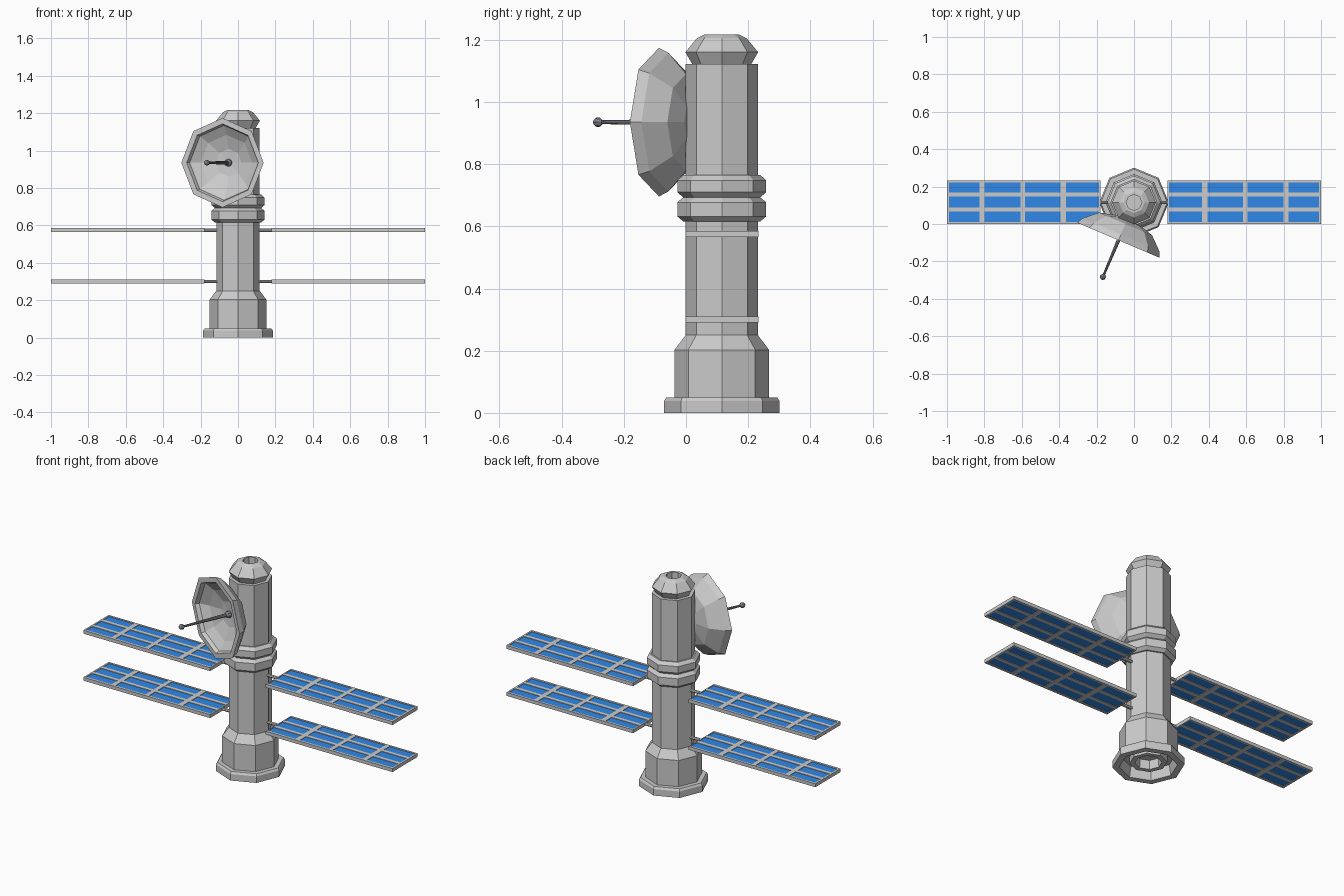
import bpy, bmesh, math
from mathutils import Vector, Matrix

if "Cube" in bpy.data.objects:
    bpy.data.objects.remove(bpy.data.objects["Cube"])

YC = 0.115  # body axis


def material(name, col):
    m = bpy.data.materials.new(name)
    m.diffuse_color = (*col, 1)
    m.use_nodes = True
    m.node_tree.nodes["Principled BSDF"].inputs["Base Color"].default_value = m.diffuse_color
    return m


BLUE = material("solar_blue", (0.03, 0.25, 0.8))
DARK = material("dark_metal", (0.22, 0.22, 0.26))


def finish(bm, name, mat=None):
    bmesh.ops.remove_doubles(bm, verts=bm.verts, dist=1e-5)
    bmesh.ops.recalc_face_normals(bm, faces=bm.faces)
    me = bpy.data.meshes.new(name)
    bm.to_mesh(me)
    bm.free()
    ob = bpy.data.objects.new(name, me)
    bpy.context.collection.objects.link(ob)
    if mat:
        me.materials.append(mat)
    return ob


def lathe(name, profile, matrix, mat=None, n=8):
    """Revolve (radius, height) points in n flat sides."""
    bm = bmesh.new()
    rings = []
    for r, z in profile:
        if r == 0:
            rings.append([bm.verts.new(matrix @ Vector((0, 0, z)))] * n)
        else:
            rings.append([bm.verts.new(matrix @ Vector((
                r * math.cos(math.tau * i / n), r * math.sin(math.tau * i / n), z)))
                for i in range(n)])
    for a, b in zip(rings, rings[1:]):
        for i in range(n):
            j = (i + 1) % n
            vs = list(dict.fromkeys((a[i], a[j], b[j], b[i])))
            if len(vs) > 2:
                bm.faces.new(vs)
    return finish(bm, name, mat)


def boxes(name, spans, mat=None):
    """Join several boxes, each given as (x0, x1, y0, y1, z0, z1)."""
    bm = bmesh.new()
    for x0, x1, y0, y1, z0, z1 in spans:
        m = Matrix.Translation(((x0 + x1) / 2, (y0 + y1) / 2, (z0 + z1) / 2))
        m = m @ Matrix.Diagonal((abs(x1 - x0), y1 - y0, z1 - z0, 1))
        bmesh.ops.create_cube(bm, size=1, matrix=m)
    bmesh.ops.recalc_face_normals(bm, faces=bm.faces)
    me = bpy.data.meshes.new(name)
    bm.to_mesh(me)
    bm.free()
    ob = bpy.data.objects.new(name, me)
    bpy.context.collection.objects.link(ob)
    if mat:
        me.materials.append(mat)


# Octagonal body: nozzle recess, base flange, collars, cap and top hole
lathe("body", [
    (0, .07), (.065, .07), (.07, .02), (.097, .02), (.097, .06), (.14, .06), (.15, 0),
    (.186, 0), (.186, .038), (.178, .05), (.152, .05), (.152, .203), (.116, .25),
    (.116, .616), (.124, .616), (.143, .632), (.143, .677), (.124, .693),
    (.143, .71), (.143, .748), (.124, .765), (.116, .765), (.116, 1.122),
    (.095, 1.122), (.117, 1.16), (.08, 1.205), (.056, 1.217),
    (.042, 1.217), (.042, 1.18), (0, 1.18)], Matrix.Translation((0, YC, 0)))

# Solar panels: frame bars around blue cells, on short arms
X0, X1, Y0, Y1 = .18, 1.0, -.001, .233
xbars = [(X0, .186), (.364, .393), (.583, .607), (.80, .827), (.99, X1)]
ybars = [(Y0, .012), (.066, .087), (.147, .168), (.222, Y1)]
for level, z in (("lower", .30), ("upper", .575)):
    for side, s in (("right", 1), ("left", -1)):
        tag = f"{level}_{side}"
        frame = [(s * a, s * b, Y0, Y1, z - .01, z + .01) for a, b in xbars]
        frame += [(s * X0, s * X1, a, b, z - .01, z + .01) for a, b in ybars]
        boxes("panel_frame_" + tag, frame)
        boxes("panel_cells_" + tag,
              [(s * .183, s * .995, .005, .228, z - .007, z + .007)], BLUE)
        rod = Matrix.Translation((s * .10, YC, z)) @ Matrix.Rotation(s * math.pi / 2, 4, 'Y')
        lathe("panel_arm_" + tag, [(0, 0), (.009, 0), (.009, .085), (0, .085)], rod)

# Dish, its local z pointing backwards towards the body
back = Vector((.391, .92, 0)).normalized()
side = back.cross(Vector((0, 0, 1)))
dish_m = Matrix.Translation((-.083, -.087, .935)) @ Matrix(
    ((0, side.x, back.x, 0), (0, side.y, back.y, 0), (1, 0, 0, 0), (0, 0, 0, 1)))
lathe("dish", [
    (0, .09), (.075, .083), (.15, .055), (.2, .022), (.208, 0), (.239, 0),
    (.223, .033), (.155, .095), (.07, .118), (0, .122)], dish_m)

# Feed rod with a ball at each end
lathe("feed_rod", [(0, .09), (.011, .085), (.006, -.21), (0, -.21)], dish_m, DARK)
for name, r, d in (("feed_base", .021, .08), ("feed_tip", .016, -.213)):
    ball = [(r * math.sin(math.pi * k / 6) if 0 < k < 6 else 0,
             d - r * math.cos(math.pi * k / 6)) for k in range(7)]
    lathe(name, ball, dish_m, DARK)
